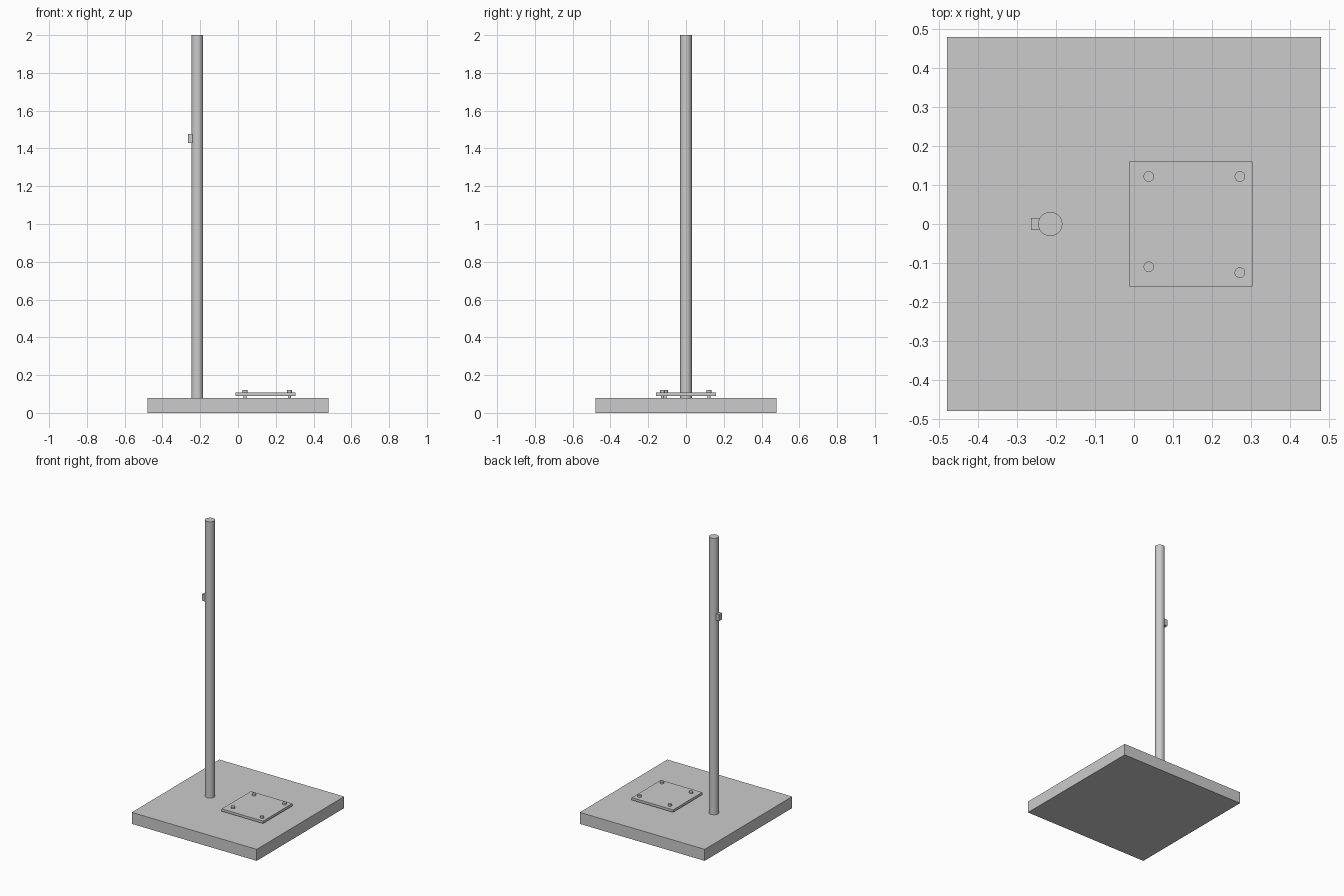
import bpy

if "Cube" in bpy.data.objects:
    bpy.data.objects.remove(bpy.data.objects["Cube"])


def box(name, x0, x1, y0, y1, z0, z1):
    bpy.ops.mesh.primitive_cube_add(size=1, location=((x0 + x1) / 2, (y0 + y1) / 2, (z0 + z1) / 2))
    ob = bpy.context.object
    ob.name = name
    ob.scale = (x1 - x0, y1 - y0, z1 - z0)
    bpy.ops.object.transform_apply(location=False, rotation=False, scale=True)
    return ob


def rod(name, x, y, radius, z0, z1, sides=32):
    bpy.ops.mesh.primitive_cylinder_add(vertices=sides, radius=radius, depth=z1 - z0,
                                        location=(x, y, (z0 + z1) / 2))
    ob = bpy.context.object
    ob.name = name
    bpy.ops.object.shade_smooth_by_angle()
    return ob


# Heavy square footing slab
box("base_slab", -0.48, 0.48, -0.48, 0.48, 0, 0.08)

# Tall pole with small box clipped to its outer side
rod("pole", -0.215, 0, 0.031, 0.08, 2.0, 48)
box("pole_box", -0.265, -0.235, -0.015, 0.015, 1.43, 1.476)

# Mounting plate raised slightly on four bolts
box("mounting_plate", -0.013, 0.305, -0.16, 0.16, 0.09, 0.107)
bolts = [(0.038, 0.122), (0.272, 0.122), (0.038, -0.11), (0.272, -0.125)]
for i, (x, y) in enumerate(bolts, 1):
    rod(f"bolt_shank_{i}", x, y, 0.008, 0.078, 0.112)
    rod(f"bolt_head_{i}", x, y, 0.0135, 0.109, 0.121)
